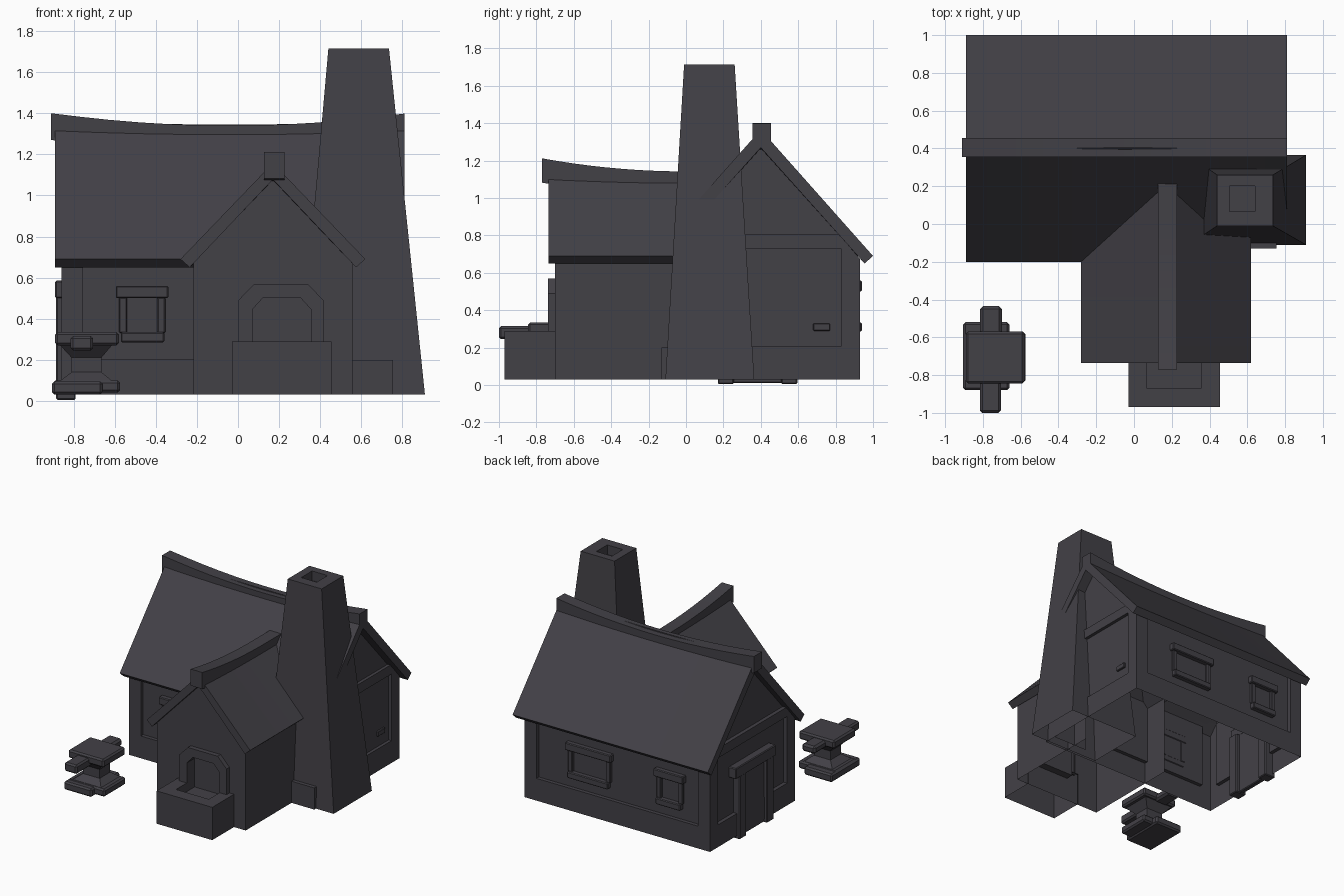
import bpy, bmesh, math

if "Cube" in bpy.data.objects:
    bpy.data.objects.remove(bpy.data.objects["Cube"])

dark = bpy.data.materials.new("dark_slate_grey")
dark.diffuse_color = (0.055, 0.052, 0.062, 1)
dark.use_nodes = True
dark.node_tree.nodes["Principled BSDF"].inputs["Base Color"].default_value = dark.diffuse_color


def loft(name, rings, bevel=0.0):
    """Closed solid through a list of equal-length point rings."""
    bm = bmesh.new()
    vs = [[bm.verts.new(p) for p in r] for r in rings]
    n = len(rings[0])
    for a, b in zip(vs, vs[1:]):
        for i in range(n):
            j = (i + 1) % n
            bm.faces.new((a[i], a[j], b[j], b[i]))
    bm.faces.new(vs[0])
    bm.faces.new(vs[-1])
    bmesh.ops.recalc_face_normals(bm, faces=bm.faces)
    me = bpy.data.meshes.new(name)
    bm.to_mesh(me)
    bm.free()
    me.materials.append(dark)
    ob = bpy.data.objects.new(name, me)
    bpy.context.collection.objects.link(ob)
    if bevel:
        m = ob.modifiers.new("bevel", 'BEVEL')
        m.width = bevel
        m.segments = 1
    return ob


def rect(x0, x1, y0, y1, z):
    return [(x0, y0, z), (x1, y0, z), (x1, y1, z), (x0, y1, z)]


def box(name, x0, x1, y0, y1, z0, z1, bevel=0.006):
    return loft(name, [rect(x0, x1, y0, y1, z0), rect(x0, x1, y0, y1, z1)], bevel)


def along(axis, prof, s, centre):
    """Profile (offset, z) placed at distance s along x or y."""
    return [(s, centre + o, z) if axis == 'x' else (centre + o, s, z) for o, z in prof]


def prism(name, axis, prof, s0, s1, centre=0.0):
    return loft(name, [along(axis, prof, s0, centre), along(axis, prof, s1, centre)])


def shell(ob, cutters=(), drop=lambda c: False):
    """Carve the cutters out, then open the underside and any dropped faces."""
    for c in cutters:
        m = ob.modifiers.new("carve", 'BOOLEAN')
        m.operation = 'DIFFERENCE'
        m.solver = 'EXACT'
        m.object = c
    dg = bpy.context.evaluated_depsgraph_get()
    me = bpy.data.meshes.new_from_object(ob.evaluated_get(dg))
    ob.modifiers.clear()
    bm = bmesh.new()
    bm.from_mesh(me)
    gone = []
    for f in bm.faces:
        c = f.calc_center_median()
        if c.z < .035 or drop(c):
            gone.append(f)
    bmesh.ops.delete(bm, geom=gone, context='FACES')
    bm.to_mesh(me)
    bm.free()
    ob.data = me


def steps(a, b, n=12):
    return [a + (b - a) * i / n for i in range(n + 1)]


def roof(name, axis, a, b, centre, w, top, under, drop, cut=None):
    """Two sloped slabs, ridge sagging a little; cut shortens the negative side."""
    rings = []
    for s in steps(a, b):
        d = drop(s) * .35
        t, u, wi = top - d, under - d, w - 0.045
        f = w if cut is None else cut
        fi = wi if cut is None else cut
        prof = [(-f, t + (0.69 - t) * f / w), (0, t), (w, 0.69),
                (wi, 0.65), (0, u), (-fi, u + (0.65 - u) * fi / wi)]
        rings.append(along(axis, prof, s, centre))
    return loft(name, rings)


def ridge(name, axis, a, b, centre, top, drop):
    rings = []
    for s in steps(a, b):
        z = top - drop(s)
        rings.append(along(axis, [(-.05, z), (.05, z), (.05, z - .13), (-.05, z - .13)], s, centre))
    return loft(name, rings)


def main_drop(x):
    return 0.06 * (1 - min(1, ((x + 0.04) / 0.86) ** 2))


def wing_drop(y):
    return 0.07 * (1 - min(1, (min(y, 0) / 0.77) ** 2))


# sunken wall panels; what stays proud is the plinth, corner posts and gable beams
panels = [box("panel_cutter", *d, 0) for d in (
    (-.755, .65, .90, 1.1, .205, .75),
    (-.755, .60, -.3, -.10, .205, .75),
    (-1, -.83, -.03, .83, .205, .73),
    (-1, -.83, -.3, 1.1, .805, 1.5),
    (.73, .9, -.3, .83, .205, .73),
    (.73, .9, -.3, 1.1, .805, 1.5))]

# main house walls (front right part stays inside the chimney)
walls = prism("main_walls", 'x', [(-.53, .03), (.53, .03), (.53, .675), (0, 1.29), (-.53, .675)], -.86, .45, .4)
shell(walls, panels[:4], lambda c: abs(c.x - .45) < .001)
walls = prism("main_walls_right", 'x', [(-.43, .03), (.53, .03), (.53, .675), (0, 1.29), (-.43, .785)], .45, .755, .4)
shell(walls, [panels[0]] + panels[4:], lambda c: abs(c.x - .45) < .001)
shell(box("front_plinth_right", .45, .755, -.13, -.03, .03, .2, 0), drop=lambda c: c.y > -.031 or c.x < .451)

# main roof
roof("main_roof", 'x', -.89, .45, .4, .6, 1.366, 1.27, main_drop)
roof("main_roof_right", 'x', .45, .81, .4, .6, 1.366, 1.27, main_drop, cut=.43)
ridge("main_ridge_beam", 'x', -.91, .81, .405, 1.4, main_drop)

# front wing
wing = prism("wing_walls", 'y', [(-.387, .03), (.387, .03), (.387, .685), (0, 1.085), (-.387, .685)],
             -.70, .1, .17)
roof("wing_roof", 'y', -.735, .3, .17, .45, 1.16, 1.08, wing_drop)
ridge("wing_ridge_beam", 'y', -.77, .27, .177, 1.212, wing_drop)

# tapered chimney with flue
shell(loft("chimney", [rect(.29, .91, -.11, .365, .03), rect(.44, .735, -.01, .26, 1.715),
                       rect(.505, .64, .065, .2, 1.715), rect(.505, .64, .065, .2, 1.64)]))

# forge hearth and arched opening
hearth = box("hearth", -.03, .455, -.97, -.69, .03, .288, 0)
arch = prism("hearth_arch", 'y', [(-.207, .27), (.207, .27), (.207, .49), (.13, .57), (-.13, .57), (-.207, .49)],
             -.737, -.69, .209)
opening = prism("opening_cutter", 'y', [(-.143, .22), (.143, .22), (.143, .445), (.09, .503), (-.09, .503),
                                        (-.143, .445)], -.87, -.64, .213)
shell(wing, [opening], lambda c: c.y > .099)
shell(hearth, [opening], lambda c: c.y > -.691)
shell(arch, [opening], lambda c: c.y > -.691)
for c in panels + [opening]:
    bpy.data.objects.remove(c)


# windows: lintel, sill and side posts
def window(name, cx, half, wall, out):
    def part(label, x0, x1, d, z0, z1):
        y0, y1 = sorted((wall - out * .005, wall + out * d))
        box(f"{name}_{label}", x0, x1, y0, y1, z0, z1)
    part("lintel", cx - half, cx + half, .04, .5, .56)
    part("sill", cx - half + .025, cx + half - .02, .04, .285, .335)
    for side in (-1, 1):
        c = cx + side * (half - .035)
        part("post", c - .02, c + .02, .022, .33, .505)


window("front_window", -.467, .128, -.10, -1)
window("back_window_small", -.50, .13, .90, 1)
window("back_window_large", .20, .20, .90, 1)

# side door
box("door_lintel", -.89, -.82, .15, .65, .5, .585)
for y in (.17, .51):
    box("door_post", -.885, -.79, y, y + .085, .005, .51)
box("door_leaf", -.86, -.82, .25, .515, .01, .51)
box("door_latch", .725, .745, .68, .77, .29, .33, .004)

# anvil
box("anvil_base_long", -.905, -.66, -.88, -.52, .03, .095, .012)
box("anvil_base_wide", -.9, -.575, -.84, -.57, .04, .10, .012)
loft("anvil_waist", [rect(-.87, -.61, -.83, -.58, .095), rect(-.81, -.665, -.77, -.64, .14),
                     rect(-.81, -.665, -.77, -.64, .21), rect(-.87, -.61, -.83, -.59, .275)])
box("anvil_top", -.89, -.58, -.845, -.57, .27, .335, .012)
box("anvil_horn_front", -.815, -.705, -1.0, -.8, .245, .315, .012)
box("anvil_horn_back", -.815, -.7, -.6, -.435, .26, .32, .015)
